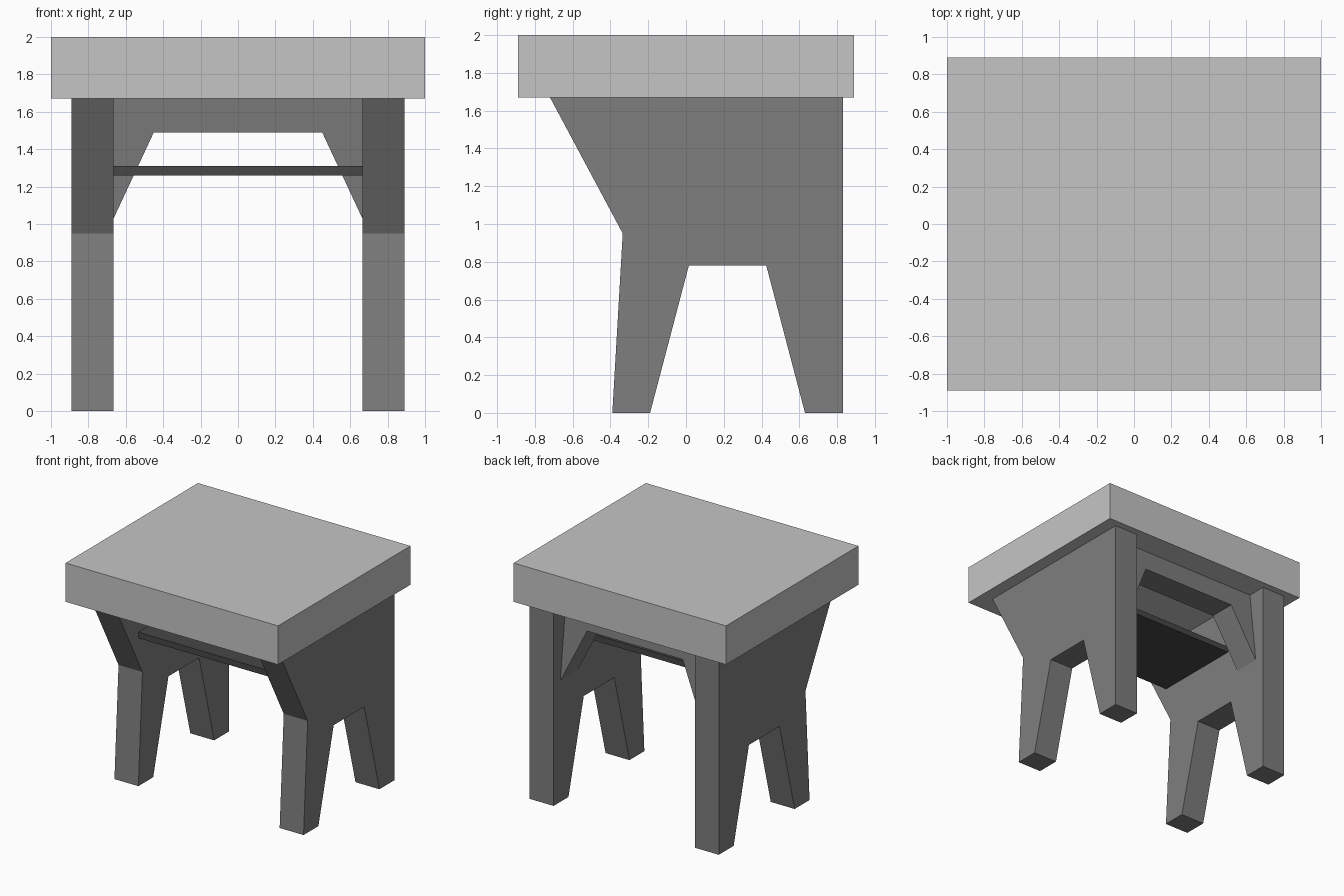
import bpy, bmesh
from mathutils import Vector

if "Cube" in bpy.data.objects:
    bpy.data.objects.remove(bpy.data.objects["Cube"])


def material(name, v):
    m = bpy.data.materials.new(name)
    m.diffuse_color = (v, v, v, 1)
    m.use_nodes = True
    m.node_tree.nodes["Principled BSDF"].inputs["Base Color"].default_value = m.diffuse_color
    return m


LIGHT = material("light grey", 0.56)
MID = material("medium grey", 0.21)
DARK = material("dark grey", 0.063)


def prism(name, points, offset, mat):
    """Extrude a flat outline of 3D points by an offset vector."""
    bm = bmesh.new()
    face = bm.faces.new([bm.verts.new(p) for p in points])
    ext = bmesh.ops.extrude_face_region(bm, geom=[face], use_keep_orig=True)
    verts = [g for g in ext["geom"] if isinstance(g, bmesh.types.BMVert)]
    bmesh.ops.translate(bm, verts=verts, vec=Vector(offset))
    bmesh.ops.recalc_face_normals(bm, faces=bm.faces)
    me = bpy.data.meshes.new(name)
    bm.to_mesh(me)
    bm.free()
    me.materials.append(mat)
    ob = bpy.data.objects.new(name, me)
    bpy.context.collection.objects.link(ob)
    return ob


def box(name, x, y, z0, z1, mat):
    base = [(-x, -y, z0), (x, -y, z0), (x, y, z0), (-x, y, z0)]
    return prism(name, base, (0, 0, z1 - z0), mat)


# Thick seat slab
box("seat", 1.0, 0.89, 1.67, 2.0, LIGHT)

# Side panels, each cut into two legs (profile in y, z)
side = [(-0.72, 1.67), (-0.335, 0.95), (-0.39, 0), (-0.19, 0), (0.015, 0.78),
        (0.425, 0.78), (0.63, 0), (0.83, 0), (0.83, 1.67)]
for name, s in (("right_side_panel", 1), ("left_side_panel", -1)):
    prism(name, [(s * 0.665, y, z) for y, z in side], (s * 0.225, 0, 0), MID)

# Back apron with corner braces, leaning slightly forward at the top
half = [(0.665, 1.67), (0.665, 1.03), (0.45, 1.49)]
outline = half + [(-x, z) for x, z in reversed(half)]
prism("back_apron", [(x, 0.74 - 0.115 * (z - 1.03), z) for x, z in outline],
      (0, -0.23, 0), MID)

# Thin shelf between the panels
box("shelf", 0.665, 0.39, 1.26, 1.31, DARK)
